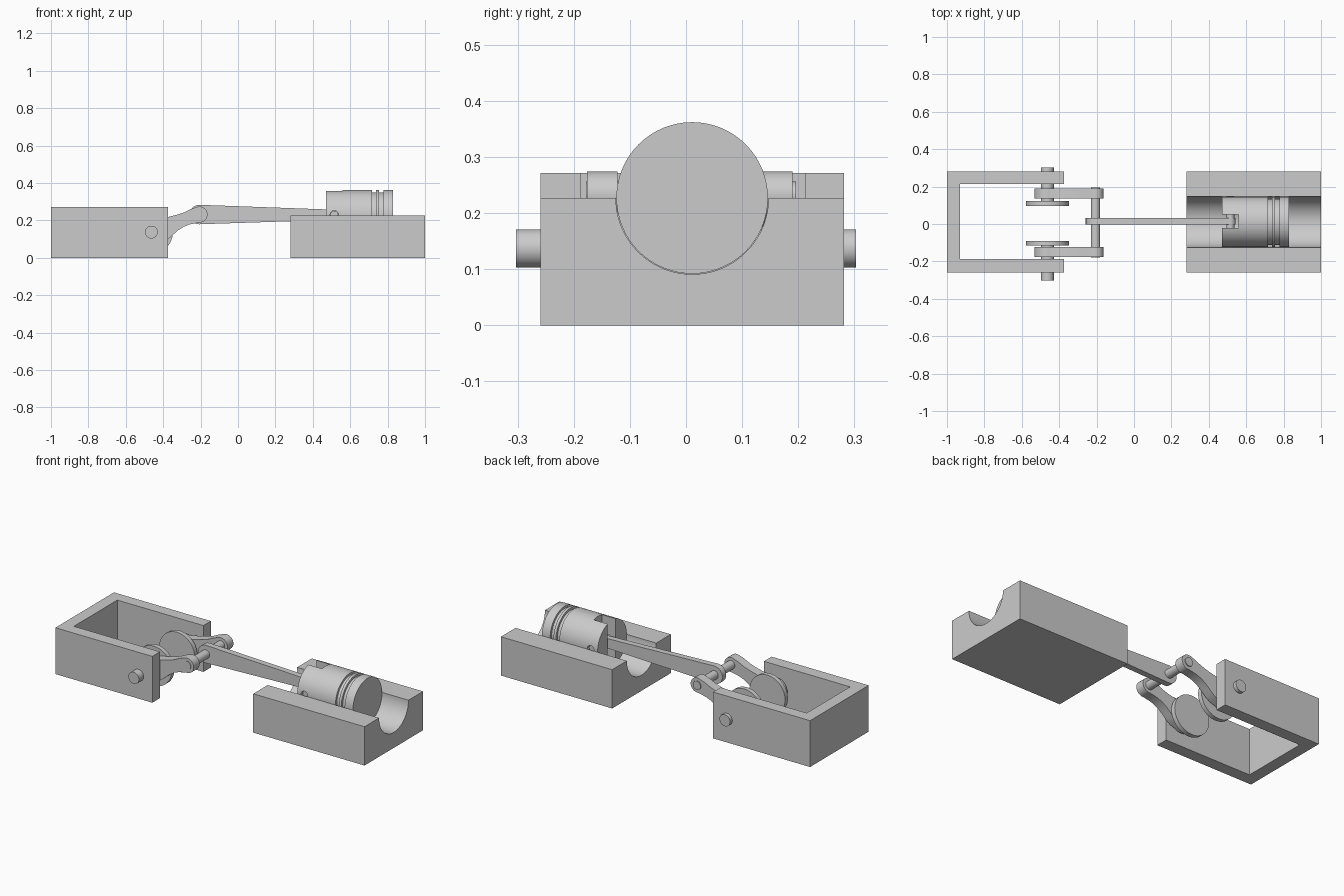
import bpy, bmesh
from math import sin, cos, pi, radians, sqrt

if "Cube" in bpy.data.objects:
    bpy.data.objects.remove(bpy.data.objects["Cube"])

CY, CZ = 0.011, 0.227          # bore axis
SHAFT = (-0.463, 0.137)        # crankshaft axis (x, z)
CRANK = (-0.206, 0.231)        # crank pin axis (x, z)
WRIST = (0.515, 0.23)          # piston pin axis (x, z)


def finish(name, bm):
    bmesh.ops.recalc_face_normals(bm, faces=bm.faces)
    me = bpy.data.meshes.new(name)
    bm.to_mesh(me)
    bm.free()
    ob = bpy.data.objects.new(name, me)
    bpy.context.collection.objects.link(ob)
    return ob


def prism(name, pts, axis, a, b):
    """Extrude a 2D outline along an axis from a to b."""
    place = {'x': lambda u, v, w: (w, u, v),
             'y': lambda u, v, w: (u, w, v),
             'z': lambda u, v, w: (u, v, w)}[axis]
    bm = bmesh.new()
    lo = [bm.verts.new(place(u, v, a)) for u, v in pts]
    hi = [bm.verts.new(place(u, v, b)) for u, v in pts]
    bm.faces.new(lo)
    bm.faces.new(hi)
    n = len(pts)
    for i in range(n):
        j = (i + 1) % n
        bm.faces.new((lo[i], lo[j], hi[j], hi[i]))
    return finish(name, bm)


def arc(c, r, start, end, n=24):
    return [(c[0] + r * cos(radians(start + (end - start) * i / n)),
             c[1] + r * sin(radians(start + (end - start) * i / n)))
            for i in range(n + 1)]


def rod(name, c, r, a, b, n=48):
    return prism(name, arc(c, r, 0, 360, n)[:-1], 'y', a, b)


def box(x0, x1, y0, y1):
    return [(x0, y0), (x1, y0), (x1, y1), (x0, y1)]


def cut(ob, cutter):
    m = ob.modifiers.new("cut", 'BOOLEAN')
    m.operation, m.solver, m.object = 'DIFFERENCE', 'EXACT', cutter
    cutter.hide_render = True
    cutter.hide_set(True)


# U-shaped crank frame
prism("crank_frame", [(-1, -0.259), (-0.373, -0.259), (-0.373, -0.188), (-0.93, -0.188),
                      (-0.93, 0.213), (-0.373, 0.213), (-0.373, 0.282), (-1, 0.282)],
      'z', 0, 0.271)

# Cylinder block with half-round bore
prism("cylinder_block", [(-0.259, 0), (0.282, 0), (0.282, CZ)]
      + arc((CY, CZ), 0.136, 0, -180, 48) + [(-0.259, CZ)], 'x', 0.28, 1.0)

# Crank arms, discs and stub shafts on both sides
arm = (arc(SHAFT, 0.07, 75, 300) + [(-0.39, 0.09), (-0.365, 0.107), (-0.345, 0.125),
       (-0.32, 0.147), (-0.29, 0.166), (-0.26, 0.178)]
       + arc(CRANK, 0.043, -95, 110)
       + [(-0.255, 0.259), (-0.29, 0.242), (-0.33, 0.229), (-0.37, 0.219), (-0.41, 0.211)])
for side, y_arm, y_disc, y_shaft in (("back", (0.136, 0.19), (0.097, 0.123), (0.11, 0.303)),
                                     ("front", (-0.176, -0.122), (-0.116, -0.09), (-0.303, -0.1))):
    prism("crank_arm_" + side, arm, 'y', *y_arm)
    rod("crank_disc_" + side, SHAFT, 0.115, *y_disc, 64)
    rod("stub_shaft_" + side, SHAFT, 0.034, *y_shaft)
rod("crank_pin", CRANK, 0.025, -0.178, 0.196)

# Connecting rod
prism("connecting_rod", arc(CRANK, 0.052, 85, 275) + arc(WRIST, 0.027, -87, 87),
      'y', -0.003, 0.032)

# Piston turned from a stepped profile with two ring grooves
R, G = 0.135, 0.122
profile = [(0.47, 0), (0.47, R), (0.717, R), (0.717, G), (0.739, G), (0.739, R), (0.755, R),
           (0.755, G), (0.777, G), (0.777, R), (0.83, R), (0.83, 0)]
bm = bmesh.new()
N = 64
rings = [[bm.verts.new((x, CY + r * cos(2 * pi * i / N), CZ + r * sin(2 * pi * i / N)))
          for i in range(N)] for x, r in profile if r]
for p, q in zip(rings, rings[1:]):
    for i in range(N):
        bm.faces.new((p[i], p[(i + 1) % N], q[(i + 1) % N], q[i]))
bm.faces.new(rings[0])
bm.faces.new(rings[-1])
piston = finish("piston", bm)
cut(piston, prism("slot_cutter", box(0.4, 0.56, -0.022, 0.052), 'z', 0, 0.5))
cut(piston, rod("pin_hole_cutter", WRIST, 0.022, -0.3, 0.3))
rod("piston_pin", WRIST, 0.021, CY - 0.118, CY + 0.118)

# Smooth the round surfaces, keep edges sharp
for ob in bpy.context.scene.objects:
    if ob.hide_render:
        continue
    bpy.ops.object.select_all(action='DESELECT')
    bpy.context.view_layer.objects.active = ob
    ob.select_set(True)
    bpy.ops.object.shade_smooth_by_angle(angle=radians(30))
